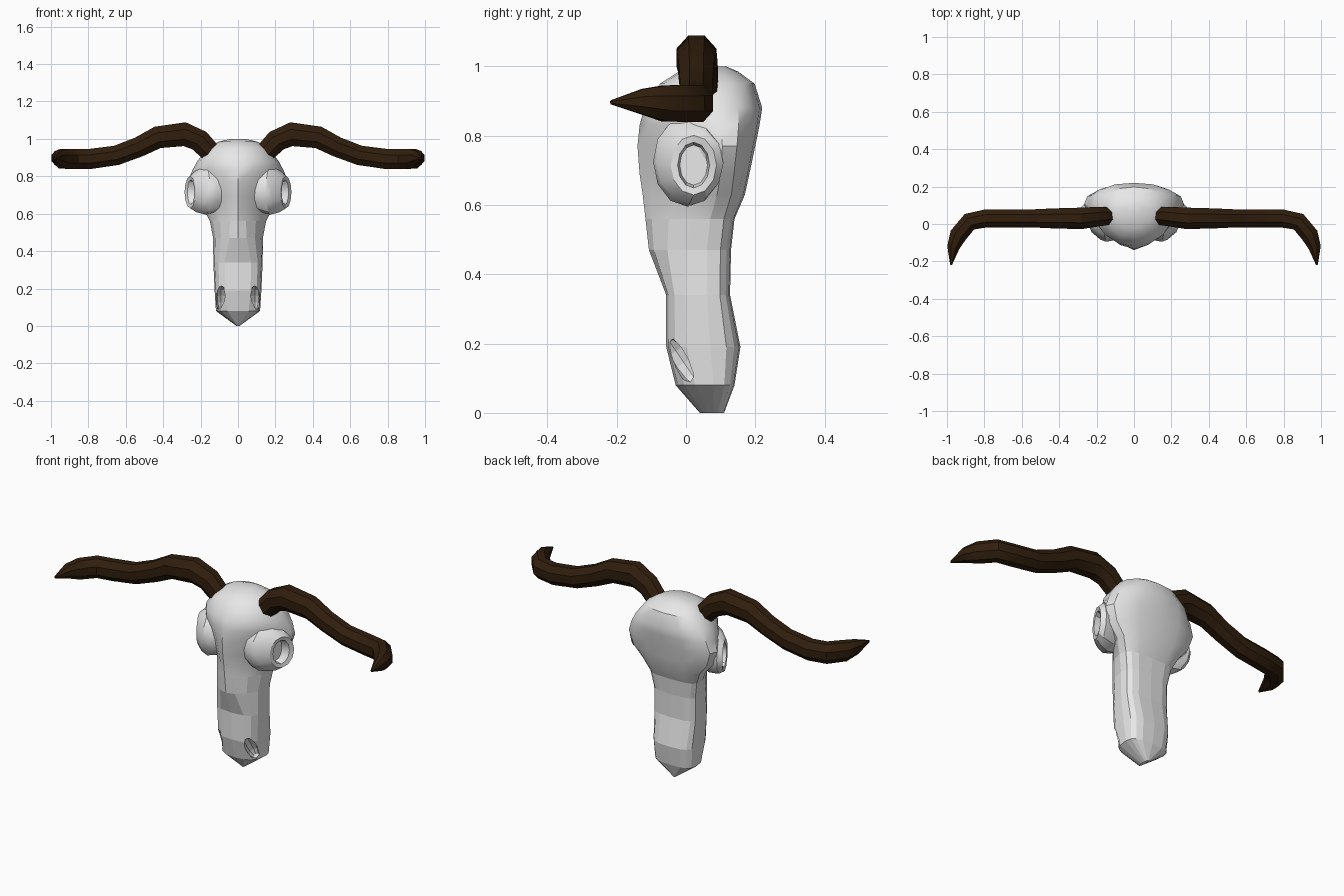
import bpy, bmesh, math
from mathutils import Vector, Matrix

if "Cube" in bpy.data.objects:
    bpy.data.objects.remove(bpy.data.objects["Cube"])


def material(name, rgb):
    m = bpy.data.materials.new(name)
    m.diffuse_color = (*rgb, 1)
    m.use_nodes = True
    m.node_tree.nodes["Principled BSDF"].inputs["Base Color"].default_value = m.diffuse_color
    return m


BONE = material("bone_grey", (0.8, 0.8, 0.8))
HORN = material("horn_brown", (0.030, 0.013, 0.004))


def make_object(name, bm, mat):
    bmesh.ops.recalc_face_normals(bm, faces=bm.faces)
    mesh = bpy.data.meshes.new(name)
    bm.to_mesh(mesh)
    bm.free()
    mesh.materials.append(mat)
    ob = bpy.data.objects.new(name, mesh)
    bpy.context.collection.objects.link(ob)
    return ob


def activate(ob):
    bpy.ops.object.select_all(action='DESELECT')
    ob.select_set(True)
    bpy.context.view_layer.objects.active = ob


def smooth(ob, angle=30):
    activate(ob)
    bpy.ops.object.shade_smooth_by_angle(angle=math.radians(angle))


def loft(name, rings, mat):
    """Skin a list of equally long point rings and cap both ends."""
    bm = bmesh.new()
    loops = [[bm.verts.new(p) for p in ring] for ring in rings]
    n = len(loops[0])
    for a, b in zip(loops, loops[1:]):
        for i in range(n):
            j = (i + 1) % n
            bm.faces.new((a[i], a[j], b[j], b[i]))
    bm.faces.new(loops[0])
    bm.faces.new(loops[-1])
    return make_object(name, bm, mat)


def spow(v, e):
    return math.copysign(abs(v) ** e, v)


# Skull: height, half width, front y, back y, widest y, front and back roundness
SECTIONS = [
    (0.00, .008, .040, .110, .08, 1.0, 1.0),
    (0.08, .118, -.030, .140, .08, .75, .7),
    (0.19, .125, -.057, .157, .07, .65, .65),
    (0.34, .132, -.057, .127, .06, .65, .6),
    (0.47, .133, -.107, .130, .06, 1.1, .6),
    (0.56, .150, -.117, .140, .07, 1.3, .6),
    (0.63, .185, -.125, .170, .09, 1.6, .7),
    (0.69, .240, -.134, .183, .10, 1.7, .8),
    (0.77, .268, -.140, .200, .105, 1.6, .85),
    (0.83, .245, -.134, .212, .10, 1.25, .8),
    (0.88, .218, -.120, .220, .09, 1.0, .8),
    (0.95, .165, -.075, .198, .08, .95, .85),
    (0.985, .105, -.020, .150, .075, 1.0, 1.0),
    (1.00, .040, .050, .115, .085, 1.0, 1.0),
]


def skull_ring(z, w, yf, yb, yc, ef, eb, n=16):
    pts = []
    for i in range(n):
        c, s = math.cos(math.tau * i / n), math.sin(math.tau * i / n)
        c, s = (0 if abs(c) < 1e-6 else c), (0 if abs(s) < 1e-6 else s)
        e, d = (eb, yb - yc) if s >= 0 else (ef, yc - yf)
        pts.append((w * spow(c, e), yc + d * spow(s, e), z))
    return pts


skull = loft("skull", [skull_ring(*s) for s in SECTIONS], BONE)

# Nostril slots cut into the muzzle
bm = bmesh.new()
for side in (-1, 1):
    m = (Matrix.Translation((side * .090, -.006, .145))
         @ Matrix.Rotation(.6, 4, 'X')
         @ Matrix.Diagonal((.030, .034, .082, 1)))
    bmesh.ops.create_uvsphere(bm, u_segments=8, v_segments=6, radius=1, matrix=m)
cutter = make_object("nostril_cutter", bm, BONE)
cutter.hide_render = True
mod = skull.modifiers.new("nostrils", 'BOOLEAN')
mod.operation = 'DIFFERENCE'
mod.solver = 'EXACT'
mod.object = cutter
activate(skull)
bpy.ops.object.modifier_apply(modifier=mod.name)
bpy.data.objects.remove(cutter)
smooth(skull)
# The muzzle is faceted, the braincase smooth
for f in skull.data.polygons:
    if f.center.z < .56:
        f.use_smooth = False

# Eye socket: bulging ring with a hollow facing outward and a little forward
# (x, y, z, radius y, radius z, forward slant)
SOCKET = [
    (.070, -.005, .72, .060, .085, 0), (.120, .000, .725, .088, .115, .1),
    (.170, .005, .725, .100, .130, .2), (.222, .012, .72, .096, .112, .45),
    (.256, .022, .715, .066, .086, .45), (.252, .022, .715, .046, .066, .4),
    (.215, .022, .715, .040, .058, .3),
]

# Horn path: position and radius
PATH = [
    ((.125, .045, .905), .056), ((.205, .038, .990), .063),
    ((.285, .030, 1.025), .069), ((.430, .030, 1.008), .064),
    ((.530, .030, .957), .058), ((.650, .030, .912), .057),
    ((.790, .030, .893), .058), ((.880, .012, .893), .058),
    ((.940, -.060, .893), .056), ((.966, -.125, .898), .040),
    ((.978, -.218, .896), .006),
]


def horn_rings(side):
    pts = [Vector((side * p[0], p[1], p[2])) for p, _ in PATH]
    rings = []
    for i, p in enumerate(pts):
        t = (pts[min(i + 1, len(pts) - 1)] - pts[max(i - 1, 0)]).normalized()
        u = Vector((0, 0, 1))
        u = (u - t * u.dot(t)).normalized()
        v = t.cross(u)
        r = PATH[i][1]
        angles = [math.tau * (k + .5) / 8 for k in range(8)]
        rings.append([p + u * r * math.cos(a) + v * r * .9 * math.sin(a)
                      for a in angles])
    return rings


for side, label in ((-1, "left"), (1, "right")):
    rings = []
    for x, y, z, ry, rz, slant in SOCKET:
        ring = []
        for k in range(12):
            dy = ry * math.cos(math.tau * k / 12)
            ring.append((side * (x + slant * dy), y + dy,
                         z + rz * math.sin(math.tau * k / 12)))
        rings.append(ring)
    smooth(loft("eye_socket_" + label, rings, BONE))
    smooth(loft("horn_" + label, horn_rings(side), HORN))
